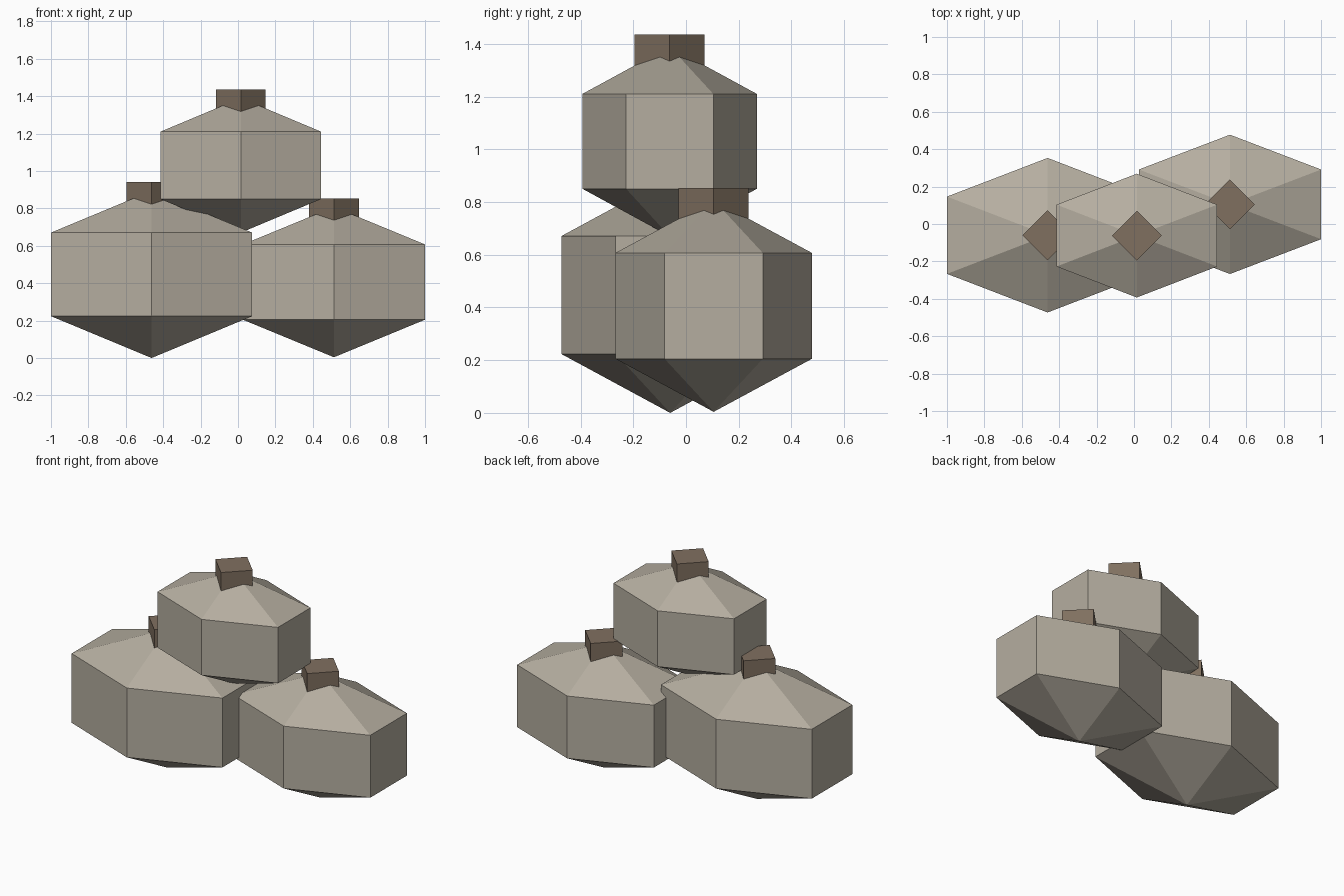
import bpy, bmesh
from mathutils import Matrix

if "Cube" in bpy.data.objects:
    bpy.data.objects.remove(bpy.data.objects["Cube"])


def material(name, color):
    m = bpy.data.materials.new(name)
    m.diffuse_color = (*color, 1)
    m.use_nodes = True
    m.node_tree.nodes["Principled BSDF"].inputs["Base Color"].default_value = m.diffuse_color
    return m


cloth = material("cloth", (0.46, 0.42, 0.35))
cord = material("cord", (0.216, 0.162, 0.117))


def add_object(name, bm, mat):
    mesh = bpy.data.meshes.new(name)
    bm.to_mesh(mesh)
    bm.free()
    mesh.materials.append(mat)
    bpy.context.collection.objects.link(bpy.data.objects.new(name, mesh))


def sack(name, center, radii):
    # Body: coarse six-sided sphere, squashed, with corners facing front and back
    x, y, z = center
    bm = bmesh.new()
    bmesh.ops.create_uvsphere(bm, u_segments=6, v_segments=3, radius=1,
                              matrix=Matrix.Translation(center) @ Matrix.Diagonal((*radii, 1)))
    add_object(name + "_sack", bm, cloth)

    # Tied neck: four-sided plug sunk into the top
    top, height = z + radii[2] + 0.046, 0.16
    bm = bmesh.new()
    bmesh.ops.create_cone(bm, cap_ends=True, segments=4, radius1=0.133, radius2=0.133,
                          depth=height, matrix=Matrix.Translation((x, y, top - height / 2)))
    add_object(name + "_neck", bm, cord)


sack("left", (-0.462, -0.06, 0.447), (0.717, 0.477, 0.447))
sack("right", (0.513, 0.105, 0.406), (0.650, 0.430, 0.402))
sack("upper", (0.015, -0.062, 1.03), (0.573, 0.382, 0.36))
